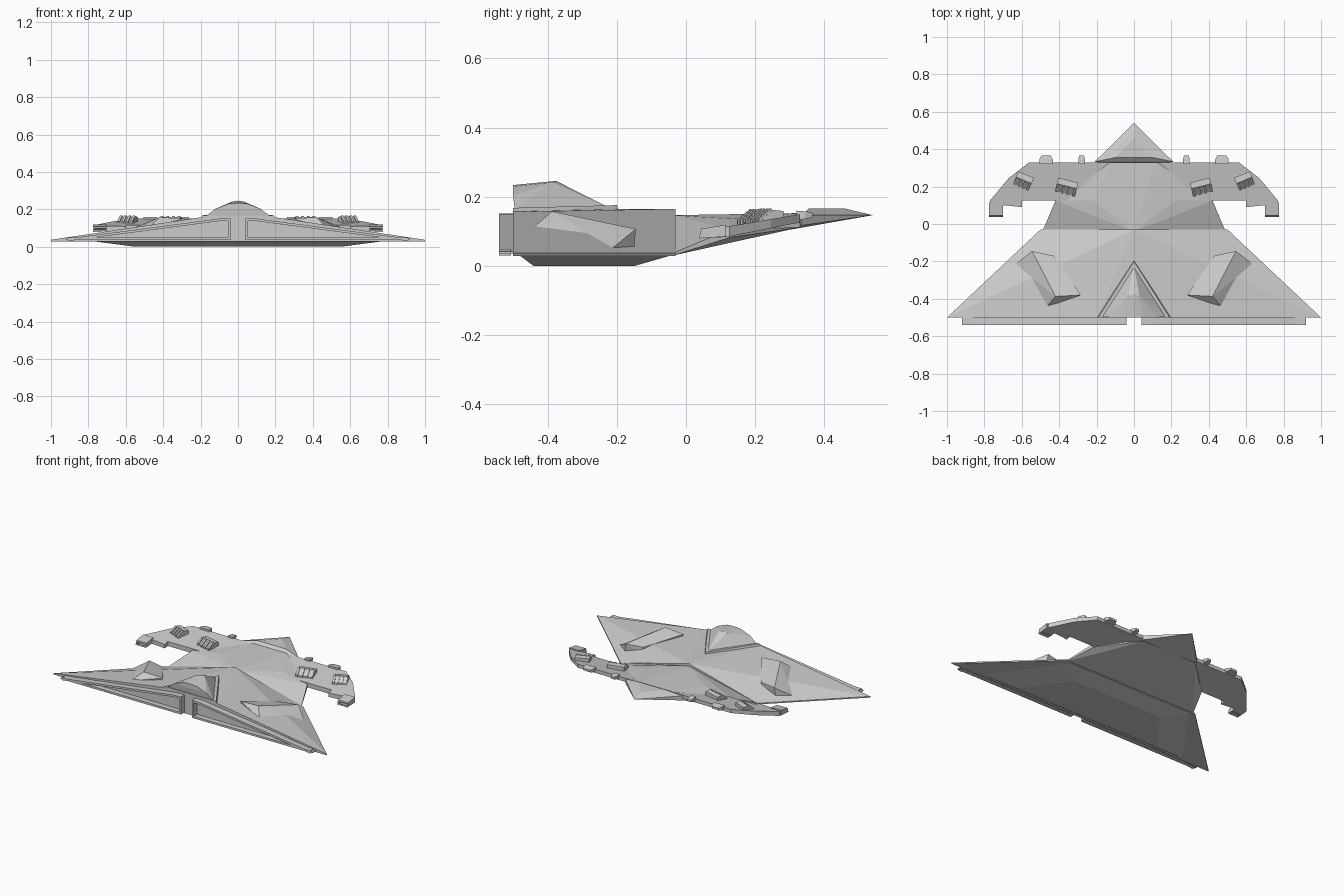
import bpy, bmesh
from math import radians
from mathutils import Matrix, Vector

if "Cube" in bpy.data.objects:
    bpy.data.objects.remove(bpy.data.objects["Cube"])


def finish(name, bm, mirror=False):
    bmesh.ops.recalc_face_normals(bm, faces=bm.faces[:])
    me = bpy.data.meshes.new(name)
    bm.to_mesh(me)
    bm.free()
    ob = bpy.data.objects.new(name, me)
    bpy.context.collection.objects.link(ob)
    if mirror:
        ob.modifiers.new("mirror", 'MIRROR').use_mirror_merge = False
    return ob


def both(pts):
    # add the mirrored twin of every off-centre point
    return pts + [(-x, y, z) for x, y, z in pts if x]


def solid(name, pts, mirror=False, recess=None):
    # faceted convex solid; recess = (direction, rim, depth) hollows one face
    bm = bmesh.new()
    for p in pts:
        bm.verts.new(p)
    bmesh.ops.convex_hull(bm, input=bm.verts[:])
    bmesh.ops.dissolve_limit(bm, angle_limit=radians(1), verts=bm.verts[:], edges=bm.edges[:])
    if recess:
        d, rim, depth = Vector(recess[0]), recess[1], recess[2]
        bm.normal_update()
        f = max(bm.faces, key=lambda f: f.normal.dot(d))
        n = f.normal.copy()
        bmesh.ops.inset_region(bm, faces=[f], thickness=rim, use_even_offset=True)
        new = bmesh.ops.extrude_face_region(bm, geom=[f])["geom"]
        bmesh.ops.translate(bm, verts=[v for v in new if isinstance(v, bmesh.types.BMVert)],
                            vec=-n * depth)
        if f.is_valid:
            bmesh.ops.delete(bm, geom=[f], context='FACES_ONLY')
    return finish(name, bm, mirror)


def slab(name, outline, top, bottom, mirror=True):
    # plan outline with sloping top and bottom
    bm = bmesh.new()
    a = [bm.verts.new((x, y, top(y))) for x, y in outline]
    b = [bm.verts.new((x, y, bottom(y))) for x, y in outline]
    bm.faces.new(a)
    bm.faces.new(b[::-1])
    for i in range(len(a)):
        j = (i + 1) % len(a)
        bm.faces.new((a[i], b[i], b[j], a[j]))
    return finish(name, bm, mirror)


# rear delta hull
solid("delta_hull", both([(1, -.5, .029), (1, -.5, .037), (.5, -.03, .029), (.5, -.03, .037),
                          (0, -.03, .165), (.2, -.5, .157), (0, -.5, .163)]))

# belly panel
solid("belly_panel", both([(.78, -.48, .03), (.47, -.045, .03), (.55, -.44, 0), (.33, -.15, 0)]))

# neck between the delta and the front wing
solid("neck", both([(.49, -.04, .03), (.49, -.04, .036), (0, -.04, .147), (.42, .125, .082),
                    (.42, .125, .106), (.22, .125, .137), (.12, .33, .153), (.2, .33, .112)]))

# pointed nose with stepped back
solid("nose", both([(0, .54, .147), (0, .46, .166), (.1, .355, .166), (.21, .333, .147),
                    (.21, .333, .117), (0, .3, .105)]))

# front wing with drooping claws
wing_top = lambda y: .115 + (y - .125) * .17
wing_bottom = lambda y: max(.083, .085 + (y - .125) * .2)
slab("front_wing", [(0, .33), (.56, .33), (.67, .245), (.77, .125), (.77, .10), (.69, .10),
                    (.6, .09), (.6, .125), (0, .125)], wing_top, wing_bottom)
solid("claw_tip", [(x, y, z) for x in (.70, .775)
                   for y, z in ((.037, .08), (.045, .108), (.115, .119), (.115, .085))],
      True, ((0, -1, 0), .008, .03))

# nozzles: tapering triangular frames across the stern
solid("engine_nozzle", [(x, y, z) for y in (-.54, -.49)
                        for x, z in ((.04, .036), (.04, .152), (.1, .15), (.92, .042), (.92, .036))],
      True, ((0, -1, 0), .013, .035))

# slanted side pods on the delta
solid("side_pod", [(.545, -.145, .107), (.42, -.387, .158), (.285, -.38, .15), (.43, -.17, .105),
                   (.636, -.215, .05), (.47, -.445, .108), (.55, -.15, .05), (.43, -.17, .06),
                   (.3, -.38, .1), (.45, -.42, .09)],
      True, ((-.3, -1, 0), .008, .03))

# tower and its plinth
solid("tower_plinth", both([(0, -.195, .16), (0, -.2, .176), (.2, -.5, .15), (.19, -.5, .168)]))
solid("tower", both([(0, -.225, .17), (.17, -.495, .165), (.12, -.5, .203), (.05, -.5, .23),
                     (0, -.5, .234), (0, -.375, .246), (.03, -.385, .242)]))


def place(pts, x, y, deg):
    m = Matrix.Translation((x, y, 0)) @ Matrix.Rotation(radians(deg), 4, 'Z')
    return [tuple(m @ Vector(p)) for p in pts]


# ribbed wedge batteries on the front wing
for name, cx, cy, w, deg, dz in (("inner_battery", .36, .2, .055, 14, 0),
                                 ("outer_battery", .59, .232, .045, 22, .002)):
    prof = ((-.037, .11), (-.037, .128), (.002, .16), (.035, .157), (.035, .12))
    solid(name, place([(x, y, z + dz) for x in (-w, w) for y, z in prof], cx, cy, deg), True)
    for i in range(4):
        x0 = -w + .008 + i * (2 * w - .016) / 3
        rib = [(x0 + d, y, z + dz) for d in (-.007, .007)
               for y, z in ((-.041, .118), (-.041, .133), (-.002, .165), (.004, .15))]
        solid(f"{name}_rib_{i}", place(rib, cx, cy, deg), True)

# small emitters on the wing leading edge
for name, x, w in (("wide_emitter", .47, .036), ("small_emitter", .28, .018)):
    solid(name, [(x + s * k, y, z) for s in (-1, 1)
                 for k, y, z in ((w, .32, .132), (w, .32, .16), (w, .345, .158), (w, .345, .136),
                                 (w * .7, .366, .154), (w * .7, .366, .14))], True)
